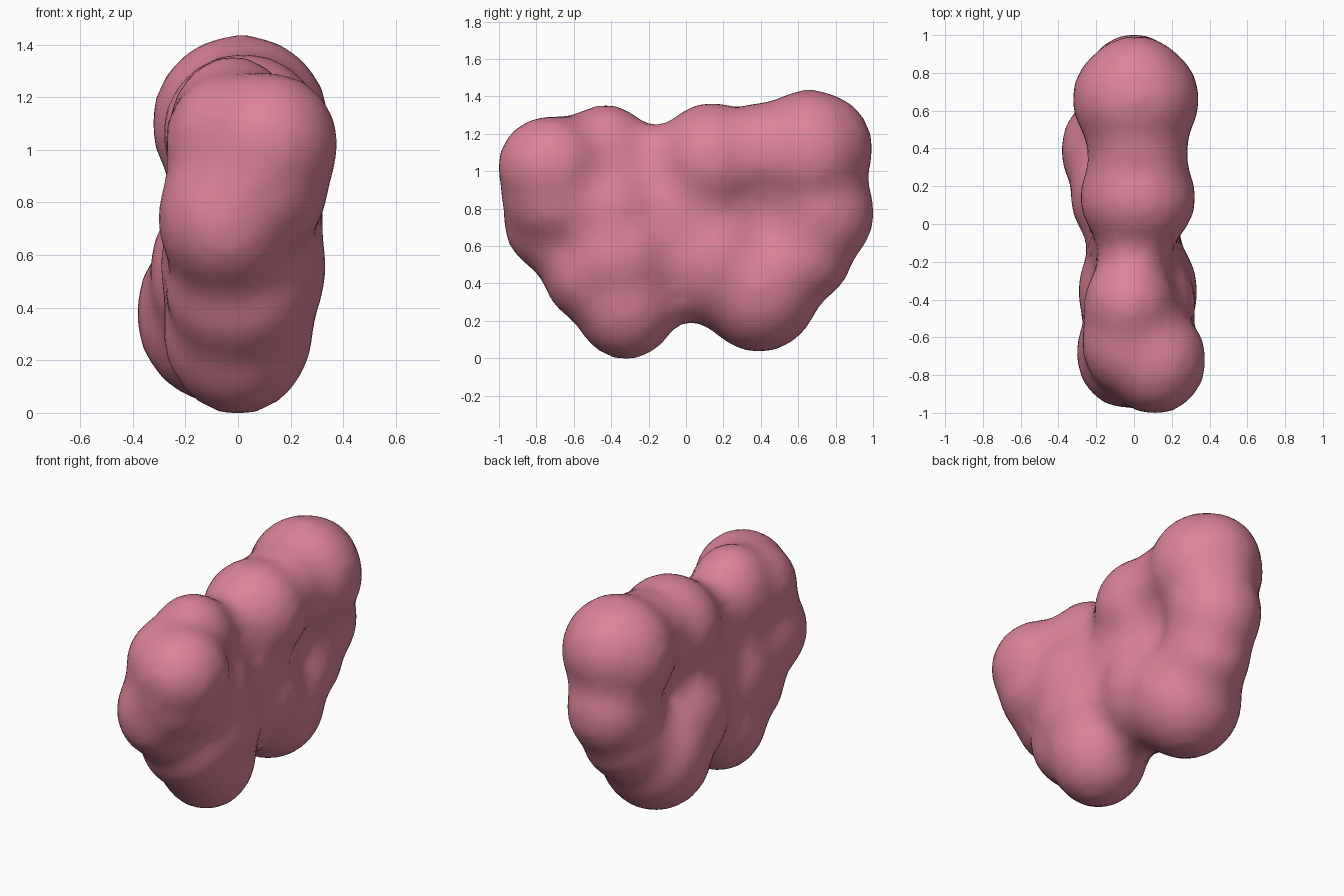
import bpy
import bmesh
from mathutils import Matrix

default = bpy.data.objects.get("Cube")
if default:
    bpy.data.objects.remove(default, do_unlink=True)

# Single soft pink
pink = bpy.data.materials.new("soft_pink")
pink.use_nodes = True
colour = (0.72, 0.23, 0.32, 1.0)
pink.diffuse_color = colour
for node in pink.node_tree.nodes:
    if node.type == 'BSDF_PRINCIPLED':
        node.inputs["Base Color"].default_value = colour

# Overlapping lumps: centre, radii
lumps = [
    ((0.11, -0.72, 1.02), (0.265, 0.28, 0.27)),   # front upper
    ((-0.02, -0.62, 1.03), (0.25, 0.29, 0.26)),   # front upper, right half
    ((0.06, -0.68, 0.87), (0.28, 0.30, 0.28)),    # front middle
    ((-0.04, -0.68, 0.74), (0.26, 0.29, 0.29)),   # front lower
    ((-0.02, -0.43, 1.06), (0.24, 0.26, 0.29)),   # front ridge
    ((0.04, -0.42, 0.78), (0.28, 0.30, 0.30)),    # front shoulder
    ((0.02, -0.36, 0.56), (0.31, 0.35, 0.35)),    # front belly
    ((0.00, -0.52, 0.47), (0.27, 0.24, 0.27)),    # front chin
    ((0.00, -0.32, 0.32), (0.28, 0.28, 0.32)),    # front foot
    ((0.00, -0.15, 1.02), (0.18, 0.20, 0.22)),    # neck between ridges
    ((0.02, 0.14, 1.06), (0.30, 0.29, 0.30)),     # middle ridge
    ((0.02, 0.40, 1.10), (0.26, 0.25, 0.26)),     # ridge saddle
    ((0.00, 0.00, 0.75), (0.24, 0.40, 0.40)),     # core
    ((0.00, 0.40, 0.85), (0.17, 0.25, 0.28)),     # core behind the side dent
    ((0.01, 0.66, 1.10), (0.33, 0.31, 0.33)),     # back upper
    ((0.01, 0.72, 1.12), (0.28, 0.27, 0.29)),     # back crown
    ((0.00, 0.72, 0.78), (0.26, 0.28, 0.30)),     # back lower
    ((-0.02, 0.62, 0.55), (0.25, 0.26, 0.25)),    # back heel
    ((-0.03, 0.15, 0.53), (0.30, 0.31, 0.35)),    # rear belly
    ((-0.06, 0.39, 0.38), (0.32, 0.32, 0.34)),    # rear foot
]

# Lumps start oversized, so that pulling the fused skin back in fills the seams
SWELL = 0.06
bm = bmesh.new()
for centre, radii in lumps:
    swollen = [r + SWELL for r in radii]
    place = Matrix.Translation(centre) @ Matrix.Diagonal((*swollen, 1.0))
    bmesh.ops.create_icosphere(bm, subdivisions=4, radius=1.0, matrix=place)
mesh = bpy.data.meshes.new("lumpy_body")
bm.to_mesh(mesh)
bm.free()
mesh.materials.append(pink)
body = bpy.data.objects.new("lumpy_body", mesh)
bpy.context.collection.objects.link(body)

# Fuse the lumps into one skin, soften it and pull it back in
fuse = body.modifiers.new("fuse", 'REMESH')
fuse.mode = 'VOXEL'
fuse.voxel_size = 0.045
fuse.use_smooth_shade = True
soften = body.modifiers.new("soften", 'SMOOTH')
soften.factor = 0.5
soften.iterations = 8
pull_in = body.modifiers.new("pull_in", 'DISPLACE')
pull_in.mid_level = 0.0
pull_in.strength = -0.05
relax = body.modifiers.new("relax", 'SMOOTH')
relax.factor = 0.5
relax.iterations = 2
